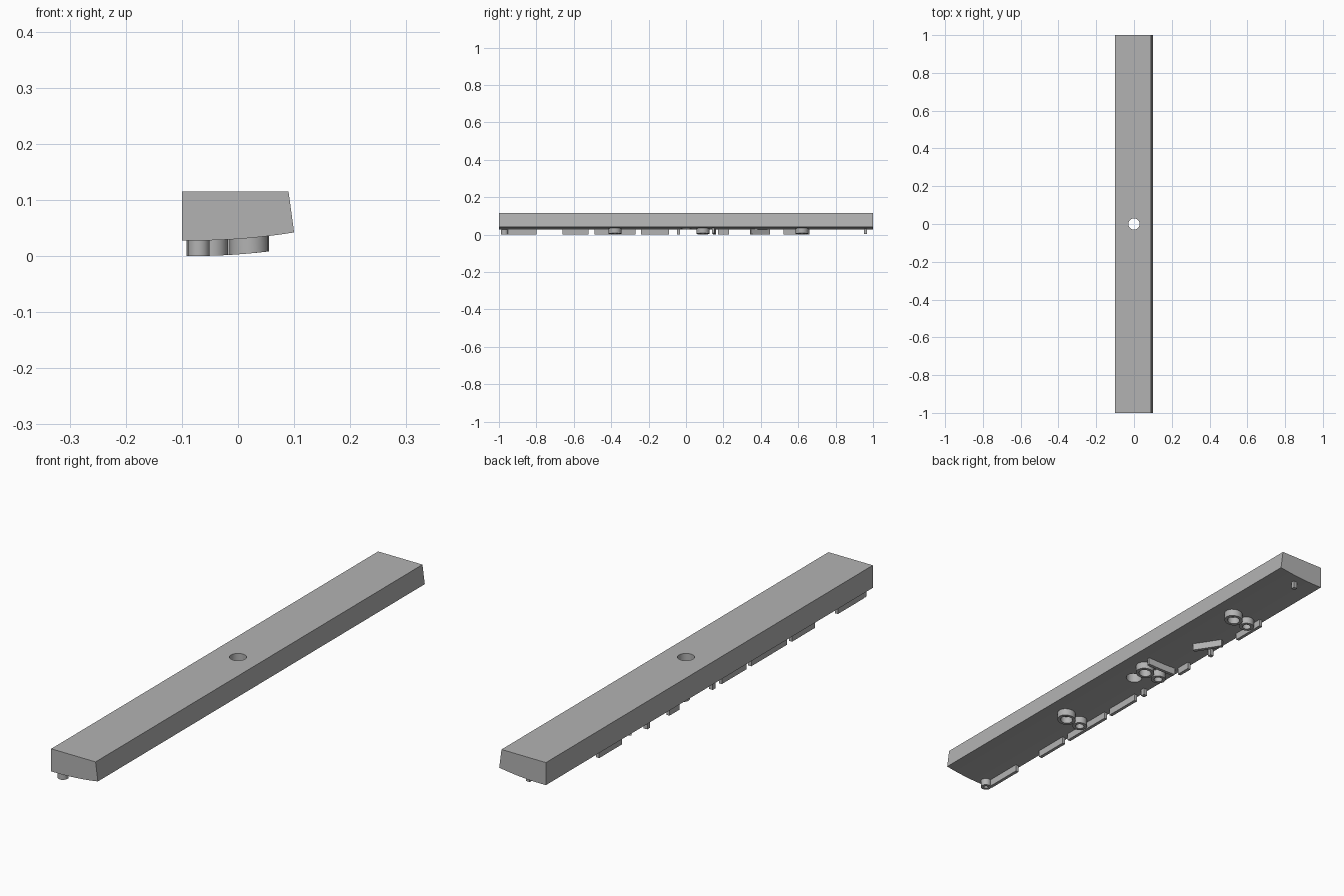
import bpy
import bmesh
import math
from mathutils import Vector

if "Cube" in bpy.data.objects:
    bpy.data.objects.remove(bpy.data.objects["Cube"], do_unlink=True)

grey = bpy.data.materials.new("plain grey")
grey.use_nodes = True
colour = (0.45, 0.45, 0.45, 1)
grey.diffuse_color = colour
grey.node_tree.nodes["Principled BSDF"].inputs["Base Color"].default_value = colour

RELIEF = 0.0275   # height of the raised ridges
EDGE = -0.084     # x of the row of ridges beside the tall edge


def underside(x):
    """Height of the gently curved underside."""
    return RELIEF + 0.0145 * ((x + 0.08) / 0.18) ** 2


def finish(name, bm):
    bmesh.ops.recalc_face_normals(bm, faces=bm.faces)
    mesh = bpy.data.meshes.new(name)
    bm.to_mesh(mesh)
    bm.free()
    mesh.materials.append(grey)
    obj = bpy.data.objects.new(name, mesh)
    bpy.context.collection.objects.link(obj)
    return obj


def ridge(name, path, width, closed=False):
    """Sweep a rectangular ridge along a path, following the underside."""
    bm = bmesh.new()
    points = [Vector(p) for p in path]
    count = len(points)
    sections = []
    for i, p in enumerate(points):
        before = points[i - 1] if closed or i else p
        after = points[(i + 1) % count] if closed or i < count - 1 else p
        along = (after - before).normalized()
        side = Vector((-along.y, along.x)) * width / 2
        a, b = p + side, p - side
        sections.append([bm.verts.new((q.x, q.y, underside(q.x) + dz))
                         for q, dz in ((a, 0.004), (a, -RELIEF), (b, -RELIEF), (b, 0.004))])
    for i in range(count if closed else count - 1):
        s, t = sections[i], sections[(i + 1) % count]
        for k in range(4):
            j = (k + 1) % 4
            bm.faces.new((s[k], s[j], t[j], t[k]))
    if not closed:
        bm.faces.new(sections[0])
        bm.faces.new(sections[-1])
    return finish(name, bm)


def bar(name, start, end, width=0.013, steps=6):
    a, b = Vector(start), Vector(end)
    ridge(name, [a.lerp(b, i / steps) for i in range(steps + 1)], width)


def ring(name, x, y, radius, width=0.012, sides=20):
    path = [(x + radius * math.cos(math.tau * i / sides),
             y + radius * math.sin(math.tau * i / sides)) for i in range(sides)]
    ridge(name, path, width, closed=True)


# Long body: curved underside and one sloping side
bm = bmesh.new()
xs = [-0.1 + 0.2 * i / 12 for i in range(13)]
profile = [(x, underside(x)) for x in xs] + [(0.09, 0.115), (-0.1, 0.115)]
face = bm.faces.new([bm.verts.new((x, -1, z)) for x, z in profile])
swept = bmesh.ops.extrude_face_region(bm, geom=[face])["geom"]
bmesh.ops.translate(bm, vec=(0, 2, 0),
                    verts=[v for v in swept if isinstance(v, bmesh.types.BMVert)])
body = finish("body", bm)

# Round hole through the middle
bpy.ops.mesh.primitive_cylinder_add(vertices=32, radius=0.03, depth=0.4)
cutter = bpy.context.object
cutter.hide_render = True
cutter.data.materials.append(grey)
hole = body.modifiers.new("hole", "BOOLEAN")
hole.operation = "DIFFERENCE"
hole.solver = "EXACT"
hole.object = cutter
bpy.ops.object.select_all(action="DESELECT")
bpy.context.view_layer.objects.active = body
body.select_set(True)
bpy.ops.object.modifier_apply(modifier=hole.name)
bpy.data.objects.remove(cutter, do_unlink=True)

# Row of straight ridges along the edge
spans = [(-0.96, -0.80), (-0.66, -0.52), (-0.49, -0.27),
         (-0.24, -0.09), (0.17, 0.23), (0.52, 0.66)]
for i, (y0, y1) in enumerate(spans):
    bar(f"edge_ridge_{i + 1}", (EDGE, y0), (EDGE, y1))

# Slanting and crosswise ridges
bar("slanting_ridge", (-0.01, 0.345), (-0.07, 0.445))
bar("cross_ridge", (0.05, 0.145), (-0.07, 0.155))

# Pairs of ring ridges, a large one beside a small one
for i, y in enumerate((-0.38, 0.09, 0.62)):
    ring(f"large_ring_{i + 1}", 0.02, y, 0.029)
    ring(f"small_ring_{i + 1}", -0.046, y, 0.022)
ring("end_ring", -0.07, -0.97, 0.014, 0.011)

# Small square pegs
for i, (x, y) in enumerate(((0, 0.96), (EDGE, 0.36), (EDGE, -0.04))):
    bar(f"peg_{i + 1}", (x, y - 0.008), (x, y + 0.008), 0.016, 1)

# Smooth the curved walls, keep the corners crisp
bpy.ops.object.select_all(action="DESELECT")
for obj in bpy.context.scene.objects:
    if obj.type == "MESH" and grey.name in obj.data.materials:
        obj.select_set(True)
bpy.context.view_layer.objects.active = body
bpy.ops.object.shade_smooth_by_angle(angle=math.radians(30))
